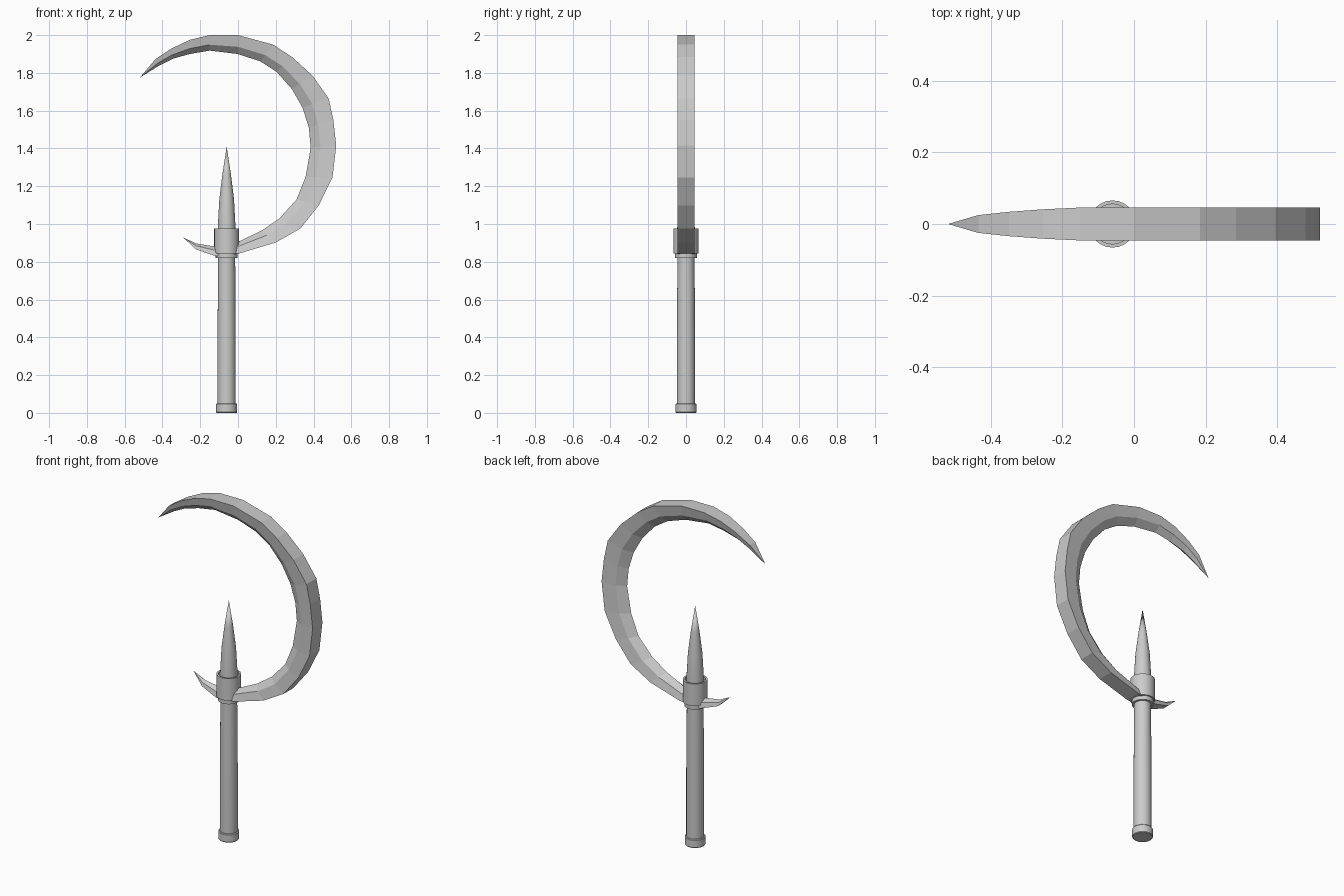
import bpy, bmesh
from math import cos, sin, tau, radians

if "Cube" in bpy.data.objects:
    bpy.data.objects.remove(bpy.data.objects["Cube"])

AXIS_X = -0.06   # the handle stands slightly left of centre


def make_object(name, bm, smooth=None):
    bmesh.ops.recalc_face_normals(bm, faces=bm.faces)
    mesh = bpy.data.meshes.new(name)
    bm.to_mesh(mesh)
    bm.free()
    ob = bpy.data.objects.new(name, mesh)
    bpy.context.collection.objects.link(ob)
    if smooth:
        bpy.ops.object.select_all(action='DESELECT')
        ob.select_set(True)
        bpy.context.view_layer.objects.active = ob
        bpy.ops.object.shade_smooth_by_angle(angle=radians(smooth))
    return ob


def loft(bm, rings):
    """Skin closed rings of points; a ring of one point makes a tip."""
    rings = [[bm.verts.new(p) for p in ring] for ring in rings]
    for a, b in zip(rings, rings[1:]):
        n = max(len(a), len(b))
        for i in range(n):
            j = (i + 1) % n
            if len(a) == 1:
                bm.faces.new((a[0], b[j], b[i]))
            elif len(b) == 1:
                bm.faces.new((a[i], a[j], b[0]))
            else:
                bm.faces.new((a[i], a[j], b[j], b[i]))
    for end in (rings[0], rings[-1]):
        if len(end) > 2:
            bm.faces.new(end)


def lathe(name, profile, sides=24):
    """Turn (radius, height) pairs around the handle axis."""
    bm = bmesh.new()
    loft(bm, [[(AXIS_X + r * cos(tau * i / sides), r * sin(tau * i / sides), z)
               for i in range(sides)] if r else [(AXIS_X, 0, z)]
              for r, z in profile])
    return make_object(name, bm, 30)


# Handle parts
lathe("pommel", [(0.053, 0), (0.056, 0.004), (0.056, 0.046), (0.053, 0.05)])
lathe("shaft", [(0.048, 0.04), (0.048, 0.45), (0.045, 0.83)])
lathe("lower_ring", [(0.058, 0.82), (0.058, 0.85)])
lathe("collar", [(0.066, 0.845), (0.066, 0.975), (0.056, 0.975), (0.056, 0.96)])
lathe("spike", [(0.047, 0.95), (0.046, 1.0), (0.039, 1.13), (0.023, 1.26), (0, 1.41)])

# Crescent blade: outer x, outer z, inner x, inner z, half thickness
STATIONS = [
    (-.435, 1.875, -.415, 1.84, .025),
    (-.35, 1.93, -.345, 1.875, .034),
    (-.255, 1.975, -.255, 1.90, .041),
    (-.15, 2.0, -.15, 1.918, .046),
    (0, 2.0, 0, 1.90, .046),
    (.185, 1.95, .12, 1.86, .046),
    (.285, 1.885, .205, 1.805, .046),
    (.395, 1.785, .285, 1.715, .046),
    (.48, 1.665, .342, 1.615, .046),
    (.505, 1.55, .375, 1.51, .046),
    (.52, 1.415, .385, 1.405, .046),
    (.5, 1.245, .358, 1.25, .046),
    (.427, 1.098, .31, 1.13, .046),
    (.33, .976, .22, 1.03, .046),
    (.2, .902, .125, .965, .046),
    (.01, .845, .003, .907, .046),
    (-.118, .83, -.13, .882, .036),
    (-.222, .865, -.222, .897, .02),
]


def blade_section(ox, oz, ix, iz, h):
    # flat spine, ridge on each side, sharp inner edge
    mx, mz = ox + (ix - ox) * 0.62, oz + (iz - oz) * 0.62
    return [(ox, -h, oz), (mx, -h * 0.75, mz), (ix, 0, iz),
            (mx, h * 0.75, mz), (ox, h, oz)]


bm = bmesh.new()
loft(bm, [[(-.52, 0, 1.775)]] + [blade_section(*s) for s in STATIONS]
     + [[(-.292, 0, .93)]])
make_object("crescent_blade", bm)
